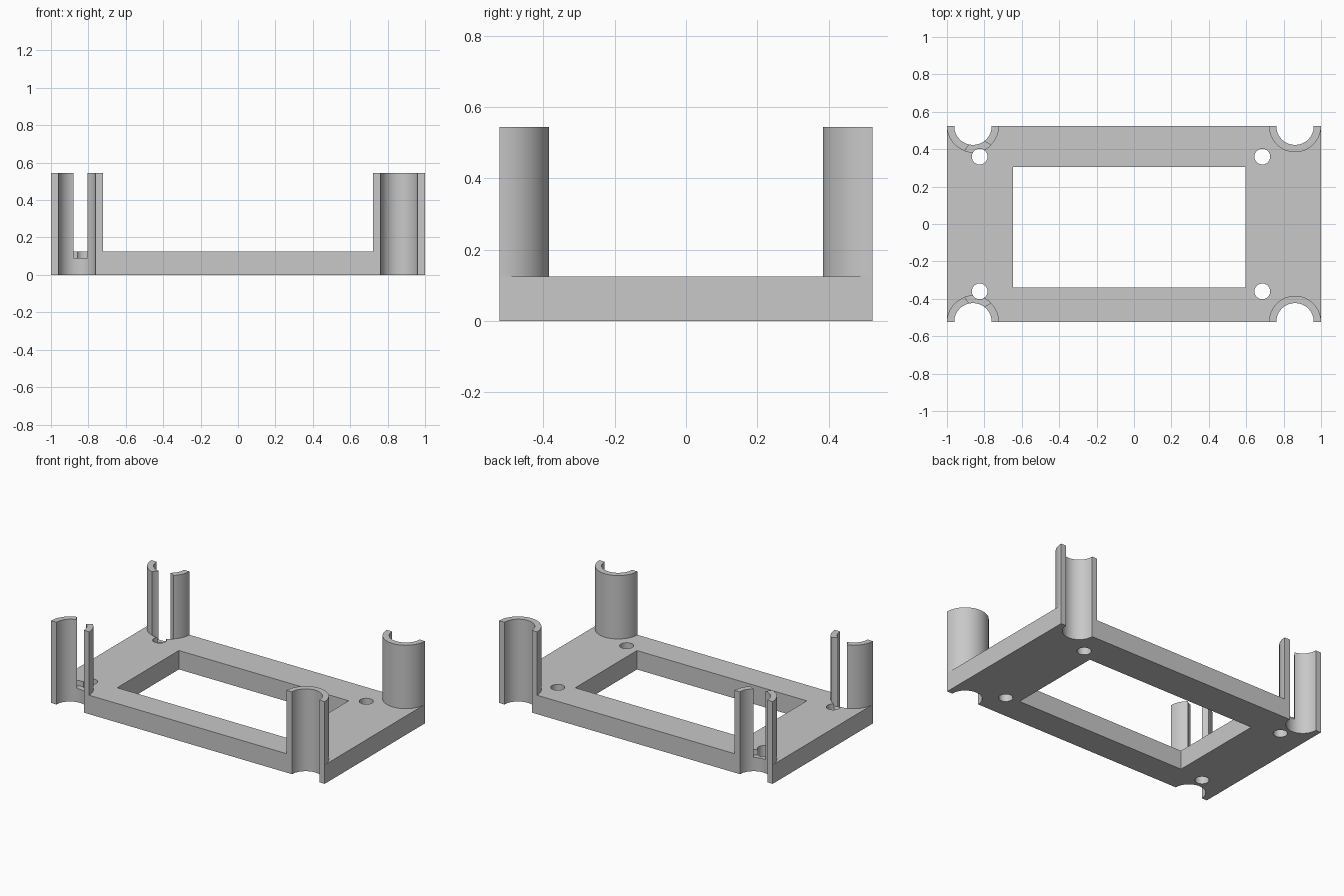
import bpy, bmesh, math

if "Cube" in bpy.data.objects:
    bpy.data.objects.remove(bpy.data.objects["Cube"])

HALF_Y = 0.523
PLATE_Z, TOP_Z, LEDGE_Z = 0.125, 0.544, 0.09
POST_X, R_OUT, R_IN = 0.861, 0.139, 0.10
HOLE_L, HOLE_R, HOLE_Y, HOLE_RAD = -0.825, 0.686, 0.36, 0.042
HEAD_RAD = 0.084
SEG = 64

grey = bpy.data.materials.new("light grey")
grey.diffuse_color = (0.58, 0.58, 0.58, 1)
grey.use_nodes = True
grey.node_tree.nodes["Principled BSDF"].inputs["Base Color"].default_value = grey.diffuse_color


def prism(name, pts, z0, z1):
    """Extrude a flat outline from z0 to z1."""
    bm = bmesh.new()
    face = bm.faces.new([bm.verts.new((x, y, z0)) for x, y in pts])
    ext = bmesh.ops.extrude_face_region(bm, geom=[face])["geom"]
    for v in ext:
        if isinstance(v, bmesh.types.BMVert):
            v.co.z = z1
    bmesh.ops.recalc_face_normals(bm, faces=bm.faces[:])
    me = bpy.data.meshes.new(name)
    bm.to_mesh(me)
    bm.free()
    ob = bpy.data.objects.new(name, me)
    bpy.context.collection.objects.link(ob)
    return ob


def rect(x0, x1, y0, y1):
    return [(x0, y0), (x1, y0), (x1, y1), (x0, y1)]


def arc(cx, cy, r, a0, a1, n):
    return [(cx + r * math.cos(a0 + (a1 - a0) * i / n),
             cy + r * math.sin(a0 + (a1 - a0) * i / n)) for i in range(n + 1)]


def circle(cx, cy, r):
    return arc(cx, cy, r, 0, 2 * math.pi, SEG)[:-1]


def boolean(ob, cutter, op="DIFFERENCE"):
    mod = ob.modifiers.new("cut", "BOOLEAN")
    mod.operation, mod.solver, mod.object = op, "EXACT", cutter
    bpy.context.view_layer.objects.active = ob
    bpy.ops.object.modifier_apply(modifier=mod.name)
    bpy.data.objects.remove(cutter)


def finish(ob):
    ob.data.materials.clear()
    ob.data.materials.append(grey)
    bpy.ops.object.select_all(action="DESELECT")
    ob.select_set(True)
    bpy.context.view_layer.objects.active = ob
    bpy.ops.object.shade_smooth_by_angle(angle=math.radians(30))


# Base plate with rectangular window
plate = prism("base_plate", rect(-1, 1, -HALF_Y, HALF_Y), 0, PLATE_Z)
boolean(plate, prism("window_cutter", rect(-0.646, 0.596, -0.339, 0.305), -0.1, 0.3))

for sy, depth in ((1, "back"), (-1, "front")):
    cy = sy * HALF_Y
    for sx, side in ((-1, "left"), (1, "right")):
        cx = sx * POST_X
        hx, hy = (HOLE_L if sx < 0 else HOLE_R), sy * HOLE_Y

        # Screw hole and half-round bore through the plate
        boolean(plate, prism("bore_cutter", circle(cx, cy, R_IN), -0.1, 0.3))
        if sx < 0:
            # Lowered ledge under the post where the screw head passes
            pocket = prism("pocket_cutter", circle(cx, cy, R_OUT), LEDGE_Z, 0.3)
            boolean(pocket, prism("head_cutter", circle(hx, hy, HEAD_RAD), 0, 0.4),
                    "INTERSECT")
            boolean(plate, pocket)
        boolean(plate, prism("hole_cutter", circle(hx, hy, HOLE_RAD), -0.1, 0.3))

        # Half-tube post, open to the outside
        end = -sy * math.pi
        profile = (arc(cx, cy, R_OUT, 0, end, SEG // 2)
                   + arc(cx, cy, R_IN, end, 0, SEG // 2))
        post = prism(f"{depth}_{side}_post", profile, PLATE_Z, TOP_Z)
        if sx < 0:
            boolean(post, prism("slot_cutter", circle(hx, hy, HEAD_RAD), 0, 0.8))
        finish(post)

finish(plate)
